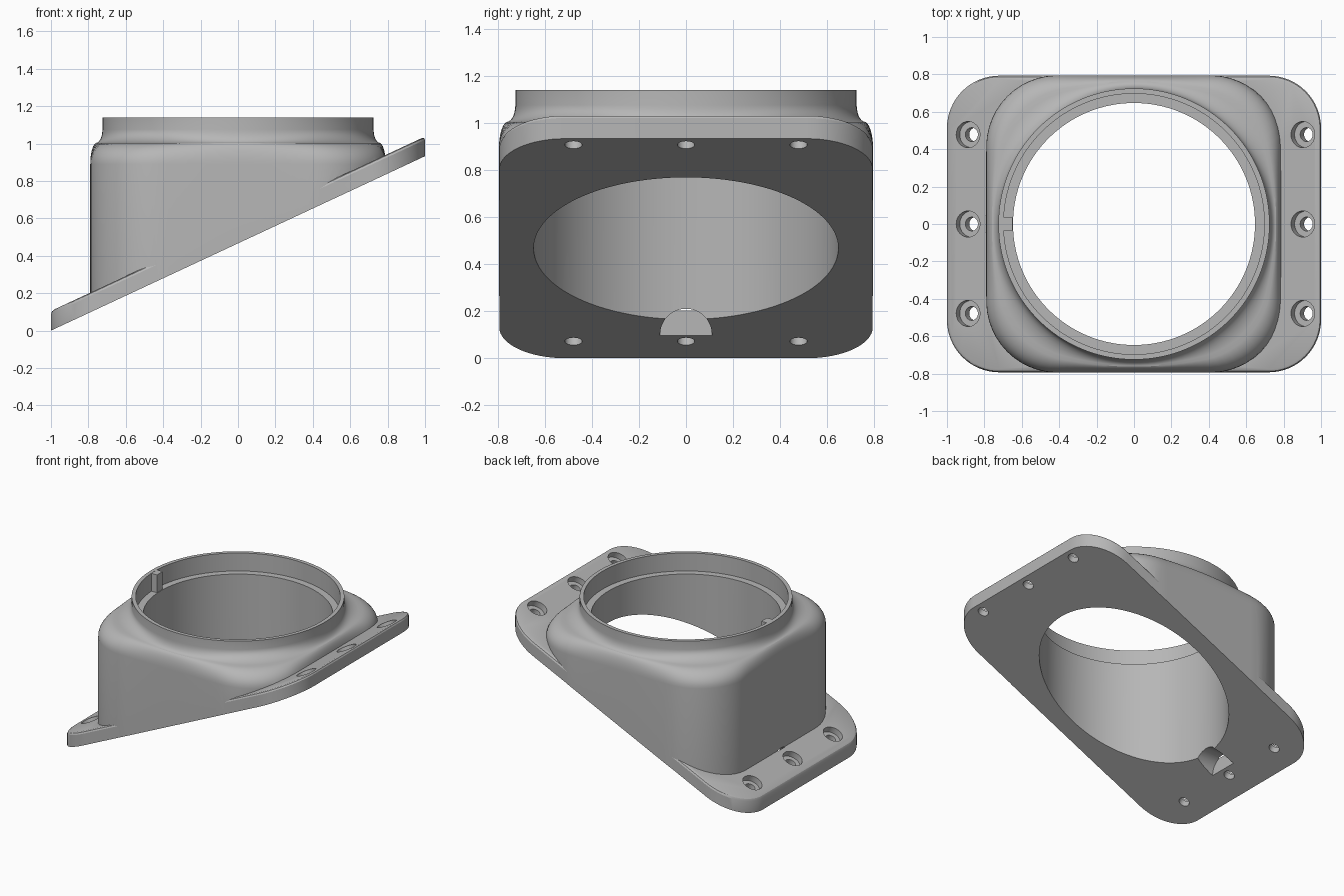
import bpy
import bmesh
from math import sin, cos, pi, radians, sqrt
from mathutils import Vector

cube = bpy.data.objects.get("Cube")
if cube:
    bpy.data.objects.remove(cube, do_unlink=True)

SLOPE = 0.4663                                  # underside tilt of 25 degrees
NORMAL = Vector((-SLOPE, 0, 1)).normalized()
BORE, SEAT, RIM, TOP, LEDGE = 0.647, 0.697, 0.725, 1.14, 1.005

grey = bpy.data.materials.new("plain grey")
grey.use_nodes = True
grey.diffuse_color = (0.47, 0.47, 0.47, 1)
grey.node_tree.nodes["Principled BSDF"].inputs["Base Color"].default_value = grey.diffuse_color


def underside(x):
    return SLOPE * (x + 1)


def loft(name, rings):
    """Closed solid skinned upward through counter-clockwise rings."""
    bm = bmesh.new()
    loops = [[bm.verts.new(p) for p in ring] for ring in rings]
    n = len(loops[0])
    for low, high in zip(loops, loops[1:]):
        for i in range(n):
            j = (i + 1) % n
            bm.faces.new((low[i], low[j], high[j], high[i]))
    bm.faces.new(loops[0][::-1])
    bm.faces.new(loops[-1])
    bm.normal_update()
    mesh = bpy.data.meshes.new(name)
    bm.to_mesh(mesh)
    bm.free()
    mesh.materials.append(grey)
    obj = bpy.data.objects.new(name, mesh)
    bpy.context.collection.objects.link(obj)
    return obj


def cylinder(name, start, end, radius, segments):
    start, end = Vector(start), Vector(end)
    turn = (end - start).to_track_quat('Z', 'Y').to_matrix()
    circle = [turn @ Vector((radius * cos(2 * pi * i / segments),
                             radius * sin(2 * pi * i / segments), 0)) for i in range(segments)]
    return loft(name, [[start + p for p in circle], [end + p for p in circle]])


def combine(target, other, operation):
    """Boolean that keeps the full-length solid, trying a second solver if needed."""
    before = target.data.copy()
    for solver in ('EXACT', 'MANIFOLD'):
        mod = target.modifiers.new("combine", 'BOOLEAN')
        mod.operation = operation
        mod.solver = solver
        mod.object = other
        bpy.context.view_layer.objects.active = target
        bpy.ops.object.modifier_apply(modifier=mod.name)
        xs = [v.co.x for v in target.data.vertices]
        if xs and max(xs) - min(xs) > 1.99:
            break
        target.data = before.copy()
    bpy.data.objects.remove(other, do_unlink=True)


def rounded_rectangle(hx, hy, r, steps=16):
    points = []
    for q, (sx, sy) in enumerate(((1, 1), (-1, 1), (-1, -1), (1, -1))):
        for k in range(steps + 1):
            a = (q + k / steps) * pi / 2
            points.append((sx * (hx - r) + r * cos(a), sy * (hy - r) + r * sin(a)))
    return points


# Sloping mounting flange with a softened upper edge
flange_rings = []
for inset, height in ((0, -0.1), (0, 0.088), (0.006, 0.1), (0.018, 0.105)):
    outline = rounded_rectangle(1 - inset, 0.793 - inset, 0.28 - inset)
    flange_rings.append([(x, y, underside(x) + height) for x, y in outline])
flange = loft("flange", flange_rings)


# Body: rounded square blending into a round neck
def square_radius(a, half=0.79, corner=0.38):
    c, s = abs(cos(a)), abs(sin(a))
    c, s = max(c, s), min(c, s)
    inner = half - corner
    if half * s / c <= inner:
        return half / c
    d = inner * (c + s)
    return d + sqrt(d * d - 2 * inner * inner + corner * corner)


def body_ring(blend, height):
    ring = []
    for i in range(128):
        a = 2 * pi * i / 128
        r = square_radius(a) * (1 - blend) + RIM * blend
        x, y = r * cos(a), r * sin(a) * (1 + 0.006 * (1 - blend))
        ring.append((x, y, underside(x) - 0.15 if height is None else height))
    return ring


profile = [(0, None), (0, 0.89)]
for k in range(1, 8):                           # rounded shoulder
    a = radians(80) * k / 7
    profile.append((0.55 * (1 - cos(a)), 0.89 + 0.115 * sin(a)))
start_blend, start_z = profile[-1]
for k in range(1, 8):                           # hollow sweep into the neck
    a = pi / 2 * k / 7
    profile.append((start_blend + (1 - start_blend) * sin(a), start_z + 0.072 * (1 - cos(a))))
profile.append((1, TOP))
body = loft("body", [body_ring(b, z) for b, z in profile])

# One housing from flange and body
housing = flange
housing.name = "housing"
combine(housing, body, 'UNION')

# Trim everything flat along the sloping underside
slab = loft("underside_cutter", [
    [(x, y, underside(x) + drop) for x, y in ((-2, -2), (2, -2), (2, 2), (-2, 2))]
    for drop in (-1, 0)])
combine(housing, slab, 'DIFFERENCE')

# Through bore and the wider seat at the rim
combine(housing, cylinder("bore_cutter", (0, 0, -1), (0, 0, 2), BORE, 128), 'DIFFERENCE')
combine(housing, cylinder("seat_cutter", (0, 0, LEDGE), (0, 0, 2), SEAT, 128), 'DIFFERENCE')

# Half-round drain notch at the low edge of the bore
combine(housing, cylinder("notch_cutter", (-0.793, 0, 0.1), (-0.5, 0, 0.1), 0.11, 48), 'DIFFERENCE')

# Recessed screw holes square to the flange
for x in (-0.847, 0.943):
    for y in (-0.478, 0, 0.478):
        base = Vector((x, y, underside(x)))
        for low, high, radius in ((-0.1, 0.2, 0.037), (0.05, 0.17, 0.07)):
            cutter = cylinder("screw_cutter", base + NORMAL * low, base + NORMAL * high, radius, 32)
            combine(housing, cutter, 'DIFFERENCE')

# Locating key inside the rim
key = loft("locating_key", [
    [(x, y, z) for x, y in ((-0.71, -0.034), (-0.65, -0.034), (-0.65, 0.034), (-0.71, 0.034))]
    for z in (LEDGE - 0.002, TOP - 0.001)])

bpy.ops.object.select_all(action='DESELECT')
housing.select_set(True)
bpy.context.view_layer.objects.active = housing
bpy.ops.object.shade_smooth_by_angle(angle=radians(25))
